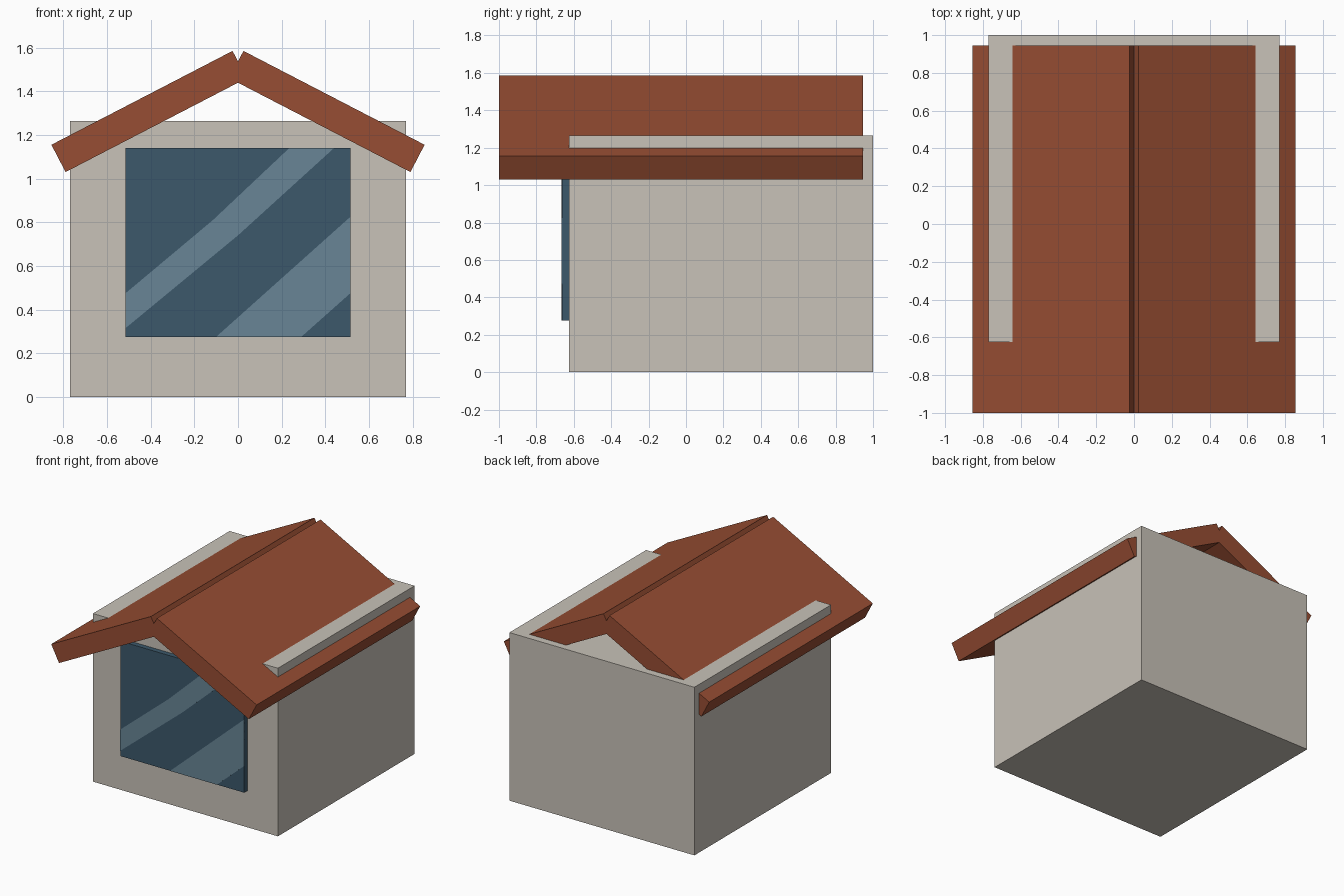
import bpy
import bmesh
from mathutils import Vector

default = bpy.data.objects.get("Cube")
if default:
    bpy.data.objects.remove(default, do_unlink=True)


def material(name, rgb):
    mat = bpy.data.materials.new(name)
    mat.use_nodes = True
    mat.diffuse_color = (*rgb, 1)
    mat.node_tree.nodes["Principled BSDF"].inputs["Base Color"].default_value = (*rgb, 1)
    return mat


def prism(name, outline, y_front, y_back, mat):
    """Extrude an outline in the xz plane from front to back."""
    bm = bmesh.new()
    face = bm.faces.new([bm.verts.new((x, y_front, z)) for x, z in outline])
    ext = bmesh.ops.extrude_face_region(bm, geom=[face])
    moved = [v for v in ext["geom"] if isinstance(v, bmesh.types.BMVert)]
    bmesh.ops.translate(bm, verts=moved, vec=(0, y_back - y_front, 0))
    bmesh.ops.recalc_face_normals(bm, faces=bm.faces)
    mesh = bpy.data.meshes.new(name)
    bm.to_mesh(mesh)
    bm.free()
    mesh.materials.append(mat)
    obj = bpy.data.objects.new(name, mesh)
    bpy.context.collection.objects.link(obj)
    return obj


def rect(half_width, z0, z1):
    return [(-half_width, z0), (half_width, z0), (half_width, z1), (-half_width, z1)]


plaster = material("warm grey plaster", (0.58, 0.54, 0.48))
tile = material("red brown roof", (0.31, 0.075, 0.033))
glass = material("dark blue glass", (0.045, 0.098, 0.147))
shine = material("pale blue glass", (0.138, 0.235, 0.305))

# House body
prism("house_body", rect(0.77, 0, 1.265), -0.625, 1.0, plaster)

# Two sloping roof slabs, crossing at the ridge to leave a small notch
ridge, eave = Vector((0.025, 1.585)), Vector((0.855, 1.155))
drop = Vector((-0.065, -0.125))
slab = [ridge, eave, eave + drop, ridge + drop]
for side, sign in (("left", 1), ("right", -1)):
    prism(side + "_roof_slab", [(sign * x, z) for x, z in slab], -1.0, 0.945, tile)

# Window pane
prism("window_pane", rect(0.515, 0.275, 1.14), -0.663, -0.615, glass)

# Diagonal reflections on the pane
upper = [(-0.515, 0.315), (0.0, 0.74), (0.44, 1.14), (0.235, 1.14), (-0.115, 0.81), (-0.515, 0.475)]
lower = [(-0.1, 0.275), (0.29, 0.275), (0.515, 0.475), (0.515, 0.825)]
for name, outline in (("upper_reflection", upper), ("lower_reflection", lower)):
    prism(name, outline, -0.665, -0.66, shine)
